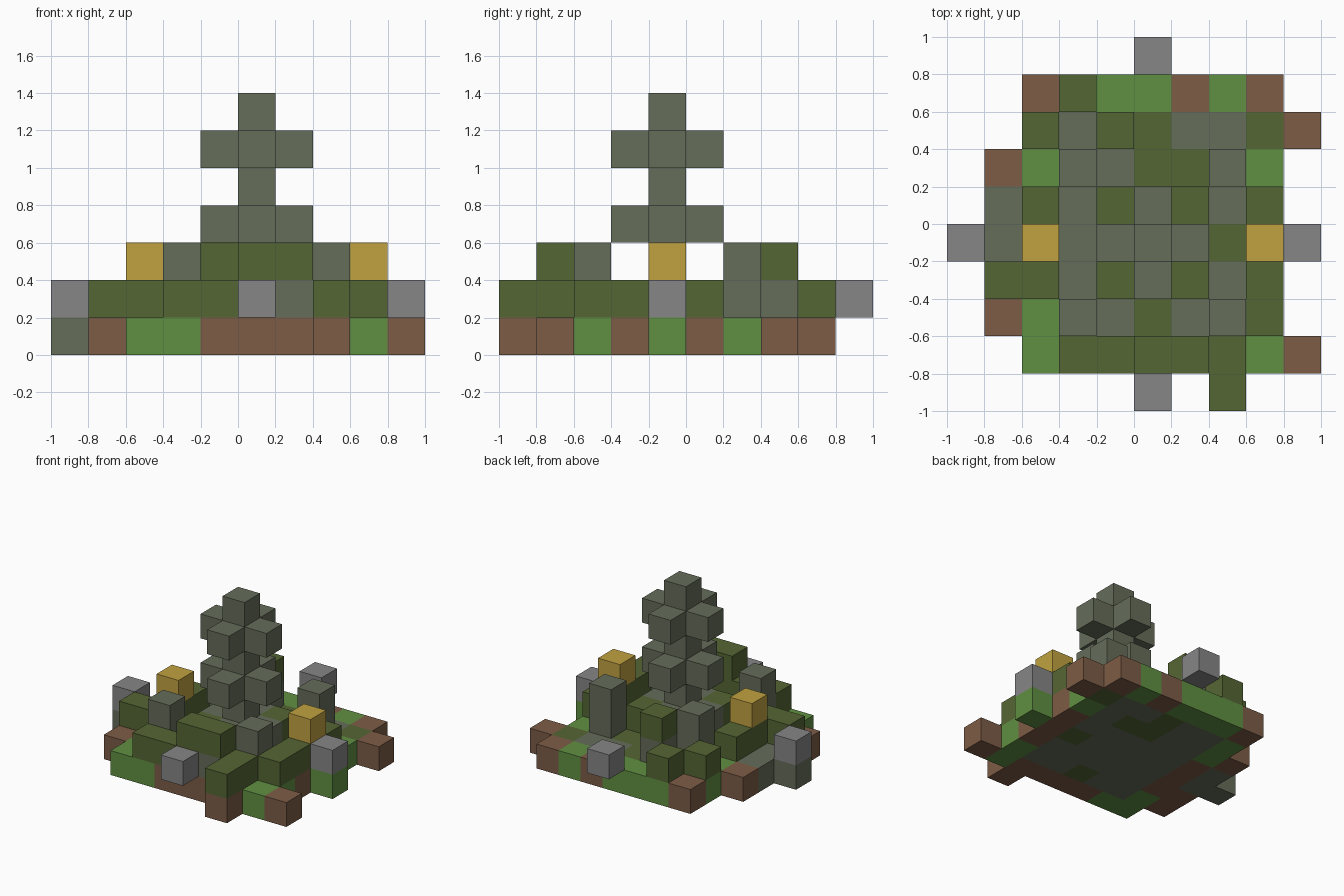
import bpy
import bmesh
from mathutils import Vector

old = bpy.data.objects.get("Cube")
if old:
    bpy.data.objects.remove(old, do_unlink=True)

CELL = 0.2


def linear(c):
    c /= 255
    return c / 12.92 if c <= 0.04 else ((c + 0.055) / 1.055) ** 2.4


def material(name, rgb):
    m = bpy.data.materials.new(name)
    m.use_nodes = True
    col = [linear(c) for c in rgb] + [1]
    m.diffuse_color = col
    bsdf = m.node_tree.nodes["Principled BSDF"]
    bsdf.inputs["Base Color"].default_value = col
    bsdf.inputs["Roughness"].default_value = 0.9
    return m


MATS = {
    "R": material("brown_earth", (125, 92, 70)),
    "G": material("bright_grass", (97, 144, 66)),
    "D": material("dark_moss", (85, 102, 52)),
    "S": material("mossy_stone", (102, 109, 90)),
    "A": material("grey_rock", (134, 134, 134)),
    "Y": material("gold", (192, 162, 64)),
}
KEYS = list(MATS)


def plan(rows, z):
    """Blocks of one level, drawn from back row to front row."""
    return {(i, len(rows) - 1 - r, z): ch
            for r, row in enumerate(rows) for i, ch in enumerate(row) if ch != "."}


# Ground slab
ground = plan([
    "..........",
    "..RGGGRGR.",
    "..GSSDSSDR",
    ".RGSSDDSG.",
    ".SRSSSSSR.",
    "SSRSSSSDRG",
    ".RRSSSSSR.",
    ".RGSSDSSG.",
    "..GGRRRRGR",
    ".......R..",
], 0)

# Low overgrown walls
walls = plan([
    "..........",
    "...D......",
    "..D.S.....",
    "..........",
    "..D.....D.",
    "..D.....D.",
    ".DD.....D.",
    "........D.",
    "...DDDSD..",
    ".......D..",
], 1)
walls.update({(i, j, 2): "D" for i, j in ((4, 7), (5, 1), (6, 1))})

# Tower: crosses and single blocks alternate, on a base with mossy corners
CX, CY = 5, 4
tower = {(CX, CY, z): "S" for z in range(1, 7)}
for z in (1, 3, 5):
    for dx, dy in ((1, 0), (-1, 0), (0, 1), (0, -1)):
        tower[CX + dx, CY + dy, z] = "S"
for dx in (-1, 1):
    for dy in (-1, 1):
        tower[CX + dx, CY + dy, 1] = "D"

# Corner pillars, gold blocks and outer rocks
pillars = {(CX + dx, CY + dy, z): "S" for dx in (-2, 2) for dy in (-2, 2) for z in (1, 2)}
gold_blocks = {(i, CY, 2): "Y" for i in (2, 8)}
rocks = {p: "A" for p in ((0, CY, 1), (9, CY, 1), (CX, 0, 1), (CX, 9, 1))}

PARTS = {
    "ground_slab": ground,
    "low_walls": walls,
    "tower": tower,
    "corner_pillars": pillars,
    "gold_blocks": gold_blocks,
    "outer_rocks": rocks,
}
filled = set().union(*PARTS.values())


def build(name, blocks):
    """Mesh the blocks of a part, keeping only faces open to the air."""
    bm = bmesh.new()
    for pos, ch in blocks.items():
        centre = Vector(pos) + Vector((-4.5, -4.5, 0.5))
        for axis in range(3):
            for sign in (-1, 1):
                n = Vector((0, 0, 0))
                n[axis] = sign
                if tuple(int(a + b) for a, b in zip(pos, n)) in filled:
                    continue
                u = Vector((0, 0, 0))
                u[(axis + 1) % 3] = 1
                v = n.cross(u)
                mid = centre + n / 2
                corners = [mid + (a * u + b * v) / 2
                           for a, b in ((-1, -1), (1, -1), (1, 1), (-1, 1))]
                face = bm.faces.new([bm.verts.new(c * CELL) for c in corners])
                face.material_index = KEYS.index(ch)
    bmesh.ops.remove_doubles(bm, verts=bm.verts[:], dist=0.001)
    mesh = bpy.data.meshes.new(name)
    for m in MATS.values():
        mesh.materials.append(m)
    bm.to_mesh(mesh)
    bm.free()
    bpy.context.collection.objects.link(bpy.data.objects.new(name, mesh))


for part, blocks in PARTS.items():
    build(part, blocks)
